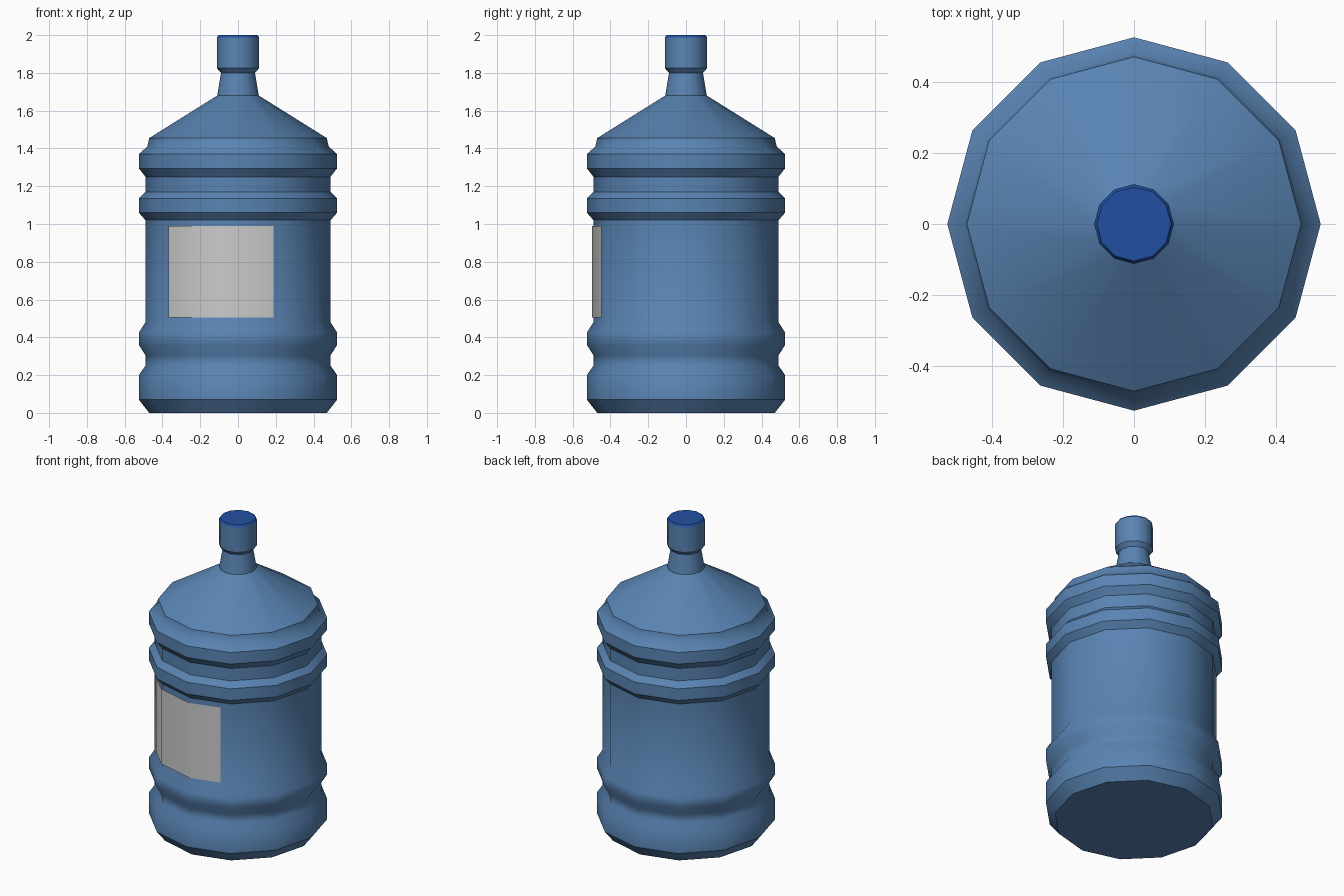
import bpy, bmesh, math

if "Cube" in bpy.data.objects:
    bpy.data.objects.remove(bpy.data.objects["Cube"])

SIDES = 12


def material(name, rgb):
    m = bpy.data.materials.new(name)
    m.diffuse_color = (*rgb, 1)
    m.use_nodes = True
    m.node_tree.nodes["Principled BSDF"].inputs["Base Color"].default_value = m.diffuse_color
    return m


def finish(name, bm, mat=None):
    bmesh.ops.recalc_face_normals(bm, faces=bm.faces)
    me = bpy.data.meshes.new(name)
    bm.to_mesh(me)
    bm.free()
    ob = bpy.data.objects.new(name, me)
    bpy.context.collection.objects.link(ob)
    if mat:
        me.materials.append(mat)
    bpy.ops.object.select_all(action='DESELECT')
    ob.select_set(True)
    bpy.context.view_layer.objects.active = ob
    bpy.ops.object.shade_smooth_by_angle(angle=math.radians(36))
    return ob


def lathe(name, profile, mat, bottom=False, top=False):
    bm = bmesh.new()
    rings = [[bm.verts.new((r * math.cos(a), r * math.sin(a), z))
              for a in (math.tau * i / SIDES for i in range(SIDES))]
             for r, z in profile]
    for lo, hi in zip(rings, rings[1:]):
        for i in range(SIDES):
            j = (i + 1) % SIDES
            bm.faces.new((lo[i], lo[j], hi[j], hi[i]))
    if bottom:
        bm.faces.new(rings[0][::-1])
    if top:
        bm.faces.new(rings[-1])
    return finish(name, bm, mat)


plastic = material("blue_plastic", (0.10, 0.23, 0.45))
cap_blue = material("cap_blue", (0.015, 0.08, 0.36))

# ribbed body, sloping shoulder and neck
R, W = 0.525, 0.49
body = [(0.47, 0), (R, 0.07), (R, 0.20), (W, 0.25), (W, 0.305), (R, 0.36),
        (R, 0.425), (W, 0.48), (W, 1.02), (R, 1.06), (R, 1.135), (W, 1.17),
        (W, 1.25), (R, 1.295), (R, 1.37), (0.48, 1.41), (0.47, 1.455),
        (0.11, 1.68), (0.09, 1.80), (0.112, 1.825), (0.112, 1.987)]
lathe("bottle_body", body, plastic, bottom=True)

# lid on the neck
lathe("cap", [(0.112, 1.987), (0.104, 2.0)], cap_blue, top=True)

# label wrapped round the front facets, a little to the left
r = 0.497
corners = [(r * math.sin(math.radians(a)), -r * math.cos(math.radians(a)))
           for a in (-60, -30, 0, 30)]


def on_facet(p, q, x):
    t = (x - p[0]) / (q[0] - p[0])
    return (x, p[1] + t * (q[1] - p[1]))


path = [on_facet(corners[0], corners[1], -0.367), corners[1], corners[2],
        on_facet(corners[2], corners[3], 0.188)]
bm = bmesh.new()
cols = [[bm.verts.new((x, y, z)) for z in (0.505, 0.99)] for x, y in path]
for a, b in zip(cols, cols[1:]):
    bm.faces.new((a[0], b[0], b[1], a[1]))
label = finish("label", bm)
